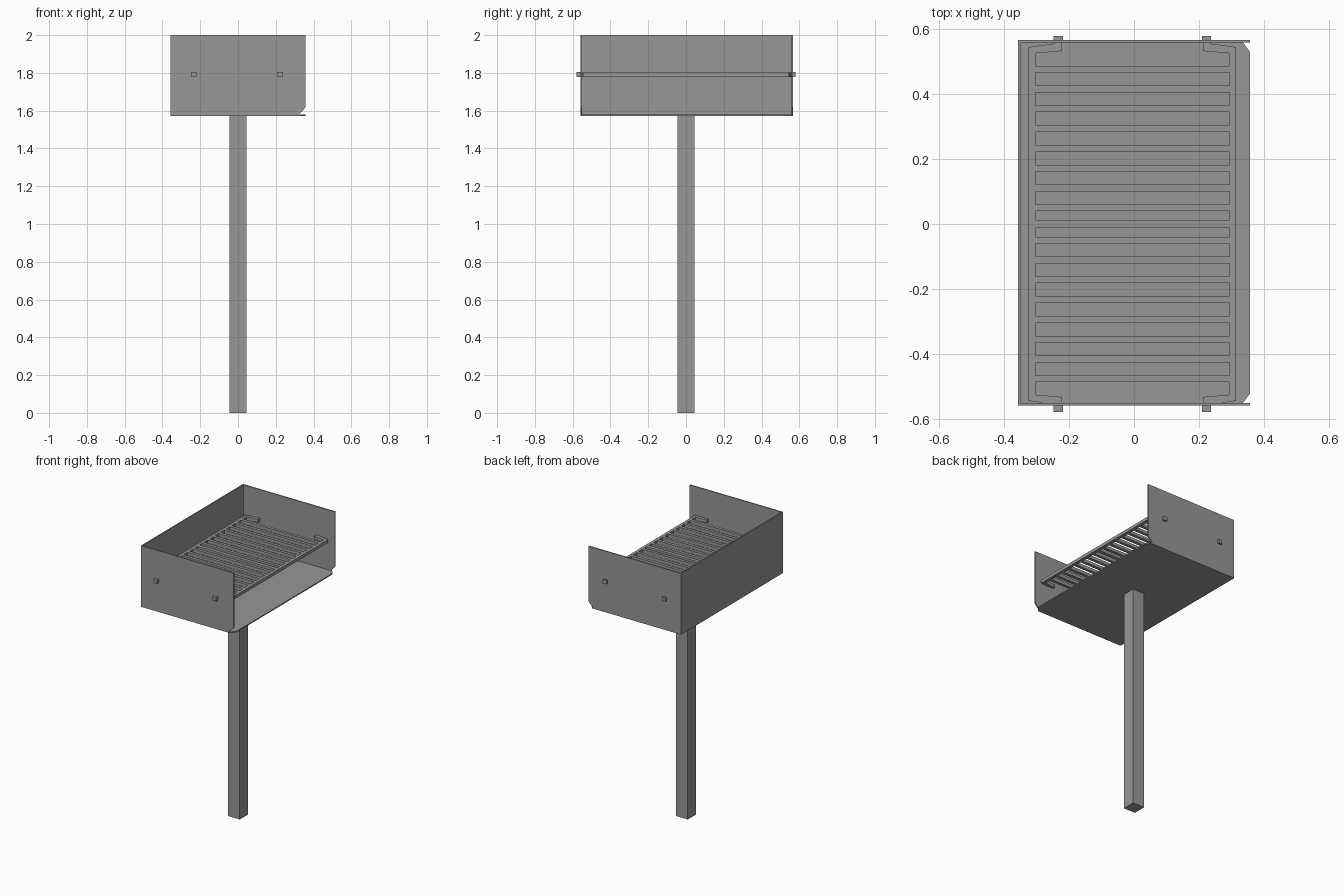
import bpy
import bmesh
from mathutils import Vector

cube = bpy.data.objects.get("Cube")
if cube:
    bpy.data.objects.remove(cube, do_unlink=True)

steel = bpy.data.materials.new("grey_steel")
steel.use_nodes = True
GREY = (0.31, 0.31, 0.31, 1.0)
steel.diffuse_color = GREY
steel.node_tree.nodes["Principled BSDF"].inputs["Base Color"].default_value = GREY


def prism(name, outline, low, high, axis="z"):
    """Extrude a flat outline along z, or along y for an x-z outline."""
    def place(a, b, c):
        return (a, b, c) if axis == "z" else (a, c, b)

    bm = bmesh.new()
    face = bm.faces.new([bm.verts.new(place(a, b, low)) for a, b in outline])
    step = Vector(place(0, 0, high - low))
    new = bmesh.ops.extrude_face_region(bm, geom=[face])["geom"]
    bmesh.ops.translate(bm, vec=step, verts=[v for v in new if isinstance(v, bmesh.types.BMVert)])
    bmesh.ops.recalc_face_normals(bm, faces=bm.faces)
    mesh = bpy.data.meshes.new(name)
    bm.to_mesh(mesh)
    bm.free()
    mesh.materials.append(steel)
    obj = bpy.data.objects.new(name, mesh)
    bpy.context.collection.objects.link(obj)
    return obj


def box(name, x0, x1, y0, y1, z0, z1):
    return prism(name, [(x0, y0), (x1, y0), (x1, y1), (x0, y1)], z0, z1)


# Overall sizes of the fire box
LEFT, RIGHT = -0.358, 0.357
NEAR, FAR = -0.559, 0.567
BASE, TOP = 1.573, 2.0
T = 0.008

# Post
box("post", -0.045, 0.045, -0.045, 0.045, 0, BASE)

# Floor with clipped corners at the open side
prism("floor_plate", [
    (LEFT, NEAR), (0.33, NEAR), (RIGHT, NEAR + 0.036),
    (RIGHT, FAR - 0.036), (0.33, FAR), (LEFT, FAR)], BASE, BASE + T)

# Back wall and the two end walls
box("back_wall", LEFT, LEFT + T, NEAR, FAR, BASE, TOP)
wall = [(LEFT, BASE), (0.316, BASE), (RIGHT, 1.617), (RIGHT, TOP), (LEFT, TOP)]
prism("near_wall", wall, NEAR, NEAR + T, "y")
prism("far_wall", wall, FAR - T, FAR, "y")

# Grate rails, with ends bent inward and then out through the walls
MID, G0, G1 = -0.005, 1.779, 1.801
half = [(0.32, 0.545), (0.24, 0.556), (0.24, 0.58),
        (0.217, 0.58), (0.217, 0.533), (0.299, 0.526)]
rail = half + [(x, -y) for x, y in reversed(half)]
for name, side in (("left_rail", 1), ("right_rail", -1)):
    prism(name, [(MID + side * x, y) for x, y in rail], G0, G1)

# Square collars where the rail ends leave the walls
for side in (-1, 1):
    x = MID + side * 0.2285
    for y0, y1 in ((-0.58, NEAR), (FAR, 0.58)):
        box("rail_end", x - 0.014, x + 0.014, y0, y1, G0 - 0.002, G1 + 0.003)

# Grate cross bars
box("centre_bar", MID - 0.3, MID + 0.3, -0.012, 0.013, G0, G1)
for side in (-1, 1):
    for i in range(8):
        y = side * (0.05 + i * 0.061)
        box("cross_bar", MID - 0.3, MID + 0.3, y - 0.0105, y + 0.0105, G0, G1)
